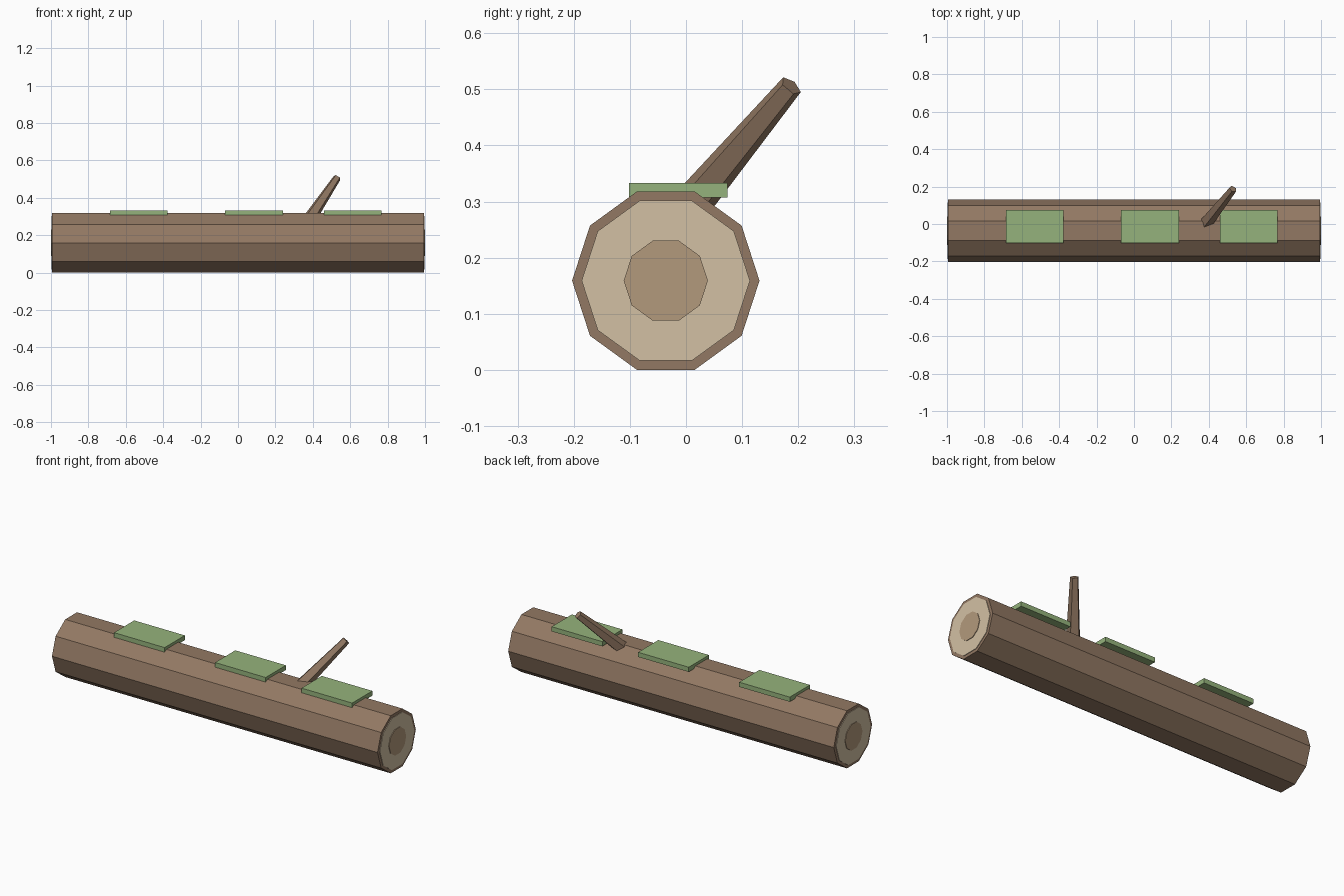
import bpy, bmesh, math
from mathutils import Vector, Matrix

if "Cube" in bpy.data.objects:
    bpy.data.objects.remove(bpy.data.objects["Cube"])


def material(name, rgb):
    m = bpy.data.materials.new(name)
    m.diffuse_color = (*rgb, 1)
    m.use_nodes = True
    m.node_tree.nodes["Principled BSDF"].inputs["Base Color"].default_value = m.diffuse_color
    return m


bark = material("bark", (0.29, 0.19, 0.125))
wood = material("cut_wood", (0.65, 0.53, 0.37))
core = material("heart_wood", (0.45, 0.32, 0.20))
green = material("moss", (0.30, 0.45, 0.20))


def finish(name, bm, mat):
    bmesh.ops.recalc_face_normals(bm, faces=bm.faces)
    mesh = bpy.data.meshes.new(name)
    bm.to_mesh(mesh)
    bm.free()
    mesh.materials.append(mat)
    obj = bpy.data.objects.new(name, mesh)
    bpy.context.collection.objects.link(obj)
    return obj


def prism(name, start, end, r1, r2, sides, u, mat, phase=0.0):
    """Flat-sided tapered prism; u is the direction of angle zero."""
    start, end = Vector(start), Vector(end)
    d = (end - start).normalized()
    u = Vector(u)
    u = (u - d * u.dot(d)).normalized()
    v = d.cross(u)
    bm = bmesh.new()
    rings = []
    for c, r in ((start, r1), (end, r2)):
        angles = [phase + math.tau * i / sides for i in range(sides)]
        rings.append([bm.verts.new(c + r * (u * math.cos(a) + v * math.sin(a)))
                      for a in angles])
    a, b = rings
    bm.faces.new(a[::-1])
    bm.faces.new(b)
    for i in range(sides):
        j = (i + 1) % sides
        bm.faces.new((a[i], a[j], b[j], b[i]))
    return finish(name, bm, mat)


# Ten-sided log lying along x
CY, CZ = -0.036, 0.159
prism("log", (-0.994, CY, CZ), (0.994, CY, CZ), 0.167, 0.167, 10, (0, 1, 0), bark)

# Cut faces and heart wood at both ends
for side, s in (("left", -1), ("right", 1)):
    prism(side + "_cut_face", (s * 0.98, CY, CZ), (s * 0.997, CY, CZ),
          0.15, 0.15, 10, (0, 1, 0), wood)
    prism(side + "_heart_wood", (s * 0.985, CY, CZ), (s * 1.0, CY, CZ),
          0.075, 0.075, 10, (0, 1, 0), core)

# Moss patches along the top
for i, x in enumerate((-0.531, 0.086, 0.614)):
    bm = bmesh.new()
    bmesh.ops.create_cube(bm, size=1, matrix=Matrix.Translation((x, -0.014, 0.32))
                          @ Matrix.Diagonal((0.309, 0.176, 0.026, 1)))
    finish(f"moss_patch_{i + 1}", bm, green)

# Five-sided broken branch stub, one flat side towards +x
tip = Vector((0.529, 0.187, 0.506))
direction = Vector((0.457, 0.572, 0.681)).normalized()
prism("branch_stub", tip - direction * 0.35, tip, 0.038, 0.0215, 5,
      (1, 0, 0), bark, math.pi)
